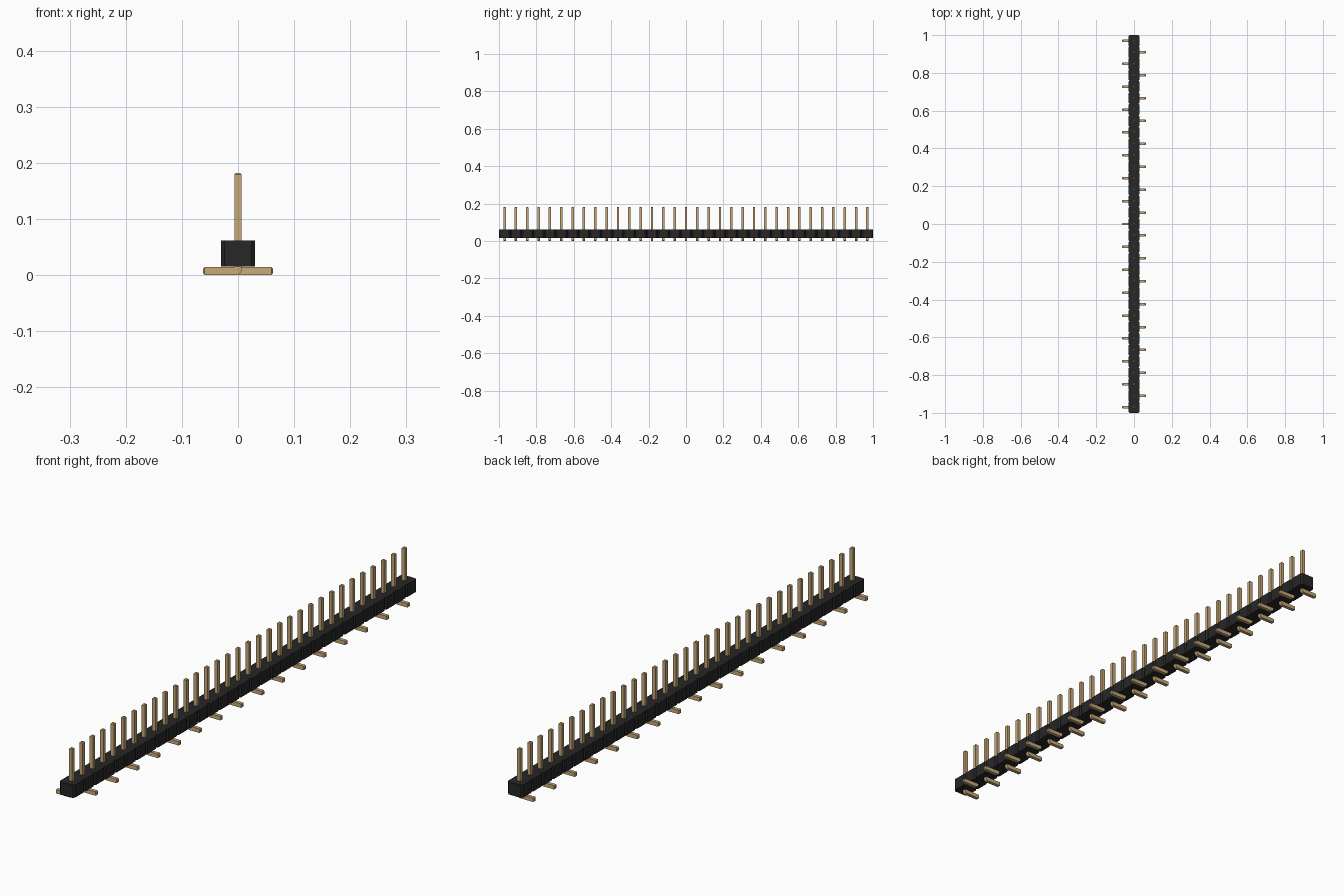
import bpy, bmesh, math
from mathutils import Vector

if "Cube" in bpy.data.objects:
    bpy.data.objects.remove(bpy.data.objects["Cube"], do_unlink=True)

COUNT = 33
PITCH = 2 / COUNT
PIN = 0.0132          # pin thickness
FOOT = 0.0145         # thickness of the bent foot
TOP = 0.182
REACH = 0.0625


def material(name, color, rough):
    m = bpy.data.materials.new(name)
    m.use_nodes = True
    m.diffuse_color = color
    bsdf = m.node_tree.nodes["Principled BSDF"]
    bsdf.inputs["Base Color"].default_value = color
    bsdf.inputs["Roughness"].default_value = rough
    return m


black = material("black plastic", (0.02, 0.02, 0.02, 1), 0.6)
gold = material("gold metal", (0.58, 0.40, 0.19, 1), 0.4)


def finish(name, bm, mat):
    bmesh.ops.recalc_face_normals(bm, faces=bm.faces)
    me = bpy.data.meshes.new(name)
    bm.to_mesh(me)
    bm.free()
    me.materials.append(mat)
    ob = bpy.data.objects.new(name, me)
    bpy.context.collection.objects.link(ob)
    return ob


def extrude(bm, points, offset):
    """Prism from a flat outline."""
    face = bm.faces.new([bm.verts.new(p) for p in points])
    res = bmesh.ops.extrude_face_region(bm, geom=[face])
    verts = [g for g in res["geom"] if isinstance(g, bmesh.types.BMVert)]
    bmesh.ops.translate(bm, verts=verts, vec=offset)


# Housing: one outline with a chamfered notch between neighbouring cells
W, C = PITCH / 2, 0.006
edge = []
for i in range(COUNT):
    y = -1 + i * PITCH
    edge += [(W - C, y), (W, y + C), (W, y + PITCH - C)]
edge.append((W - C, 1))
outline = edge + [(-x, y) for x, y in reversed(edge)]
bm = bmesh.new()
extrude(bm, [(x, y, 0.015) for x, y in outline], (0, 0, 0.0465))
finish("housing", bm, black)

# Pin: L-shaped profile with a rounded outer bend and tapered ends
h, r = PIN / 2, 0.010
bend = [(-h + r - r * math.sin(a), r - r * math.cos(a))
        for a in [k * math.pi / 8 for k in range(5)]]
profile = bend + [(-h, TOP), (h, TOP), (h, FOOT), (REACH, FOOT), (REACH, 0)]
bm = bmesh.new()
extrude(bm, [(x, -h, z) for x, z in profile], (0, PIN, 0))
ends = [e for e in bm.edges
        if all(v.co.z > TOP - 1e-4 for v in e.verts)
        or all(v.co.x > REACH - 1e-4 for v in e.verts)]
bmesh.ops.bevel(bm, geom=ends, offset=0.003, segments=1, affect='EDGES')
pin = finish("pin_01", bm, gold)

# Row of pins, feet alternating sides
for i in range(COUNT):
    ob = pin if i == 0 else bpy.data.objects.new(f"pin_{i + 1:02d}", pin.data)
    if i:
        bpy.context.collection.objects.link(ob)
    ob.location.y = -1 + (i + 0.5) * PITCH
    ob.rotation_euler.z = math.pi if i % 2 == 0 else 0
